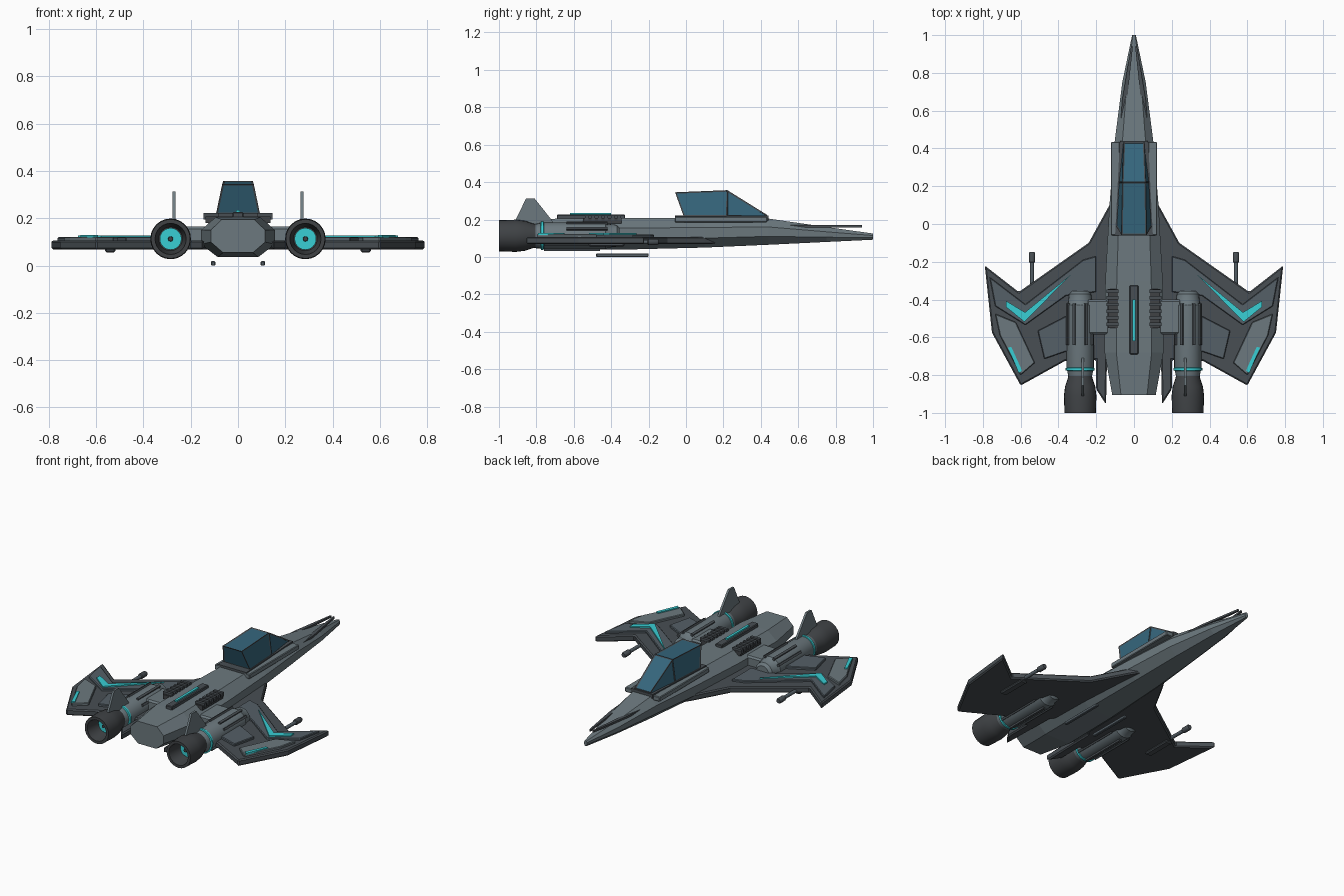
import bpy, bmesh, math
from mathutils import Vector, Matrix

if "Cube" in bpy.data.objects:
    bpy.data.objects.remove(bpy.data.objects["Cube"])


def material(name, rgb):
    m = bpy.data.materials.new(name)
    m.diffuse_color = (*rgb, 1)
    m.use_nodes = True
    m.node_tree.nodes["Principled BSDF"].inputs["Base Color"].default_value = m.diffuse_color
    return m


HULL = material("hull_grey", (0.15, 0.19, 0.21))
DARK = material("dark_grey", (0.065, 0.077, 0.087))
PANEL = material("panel_grey", (0.09, 0.115, 0.135))
BLACK = material("nozzle_black", (0.05, 0.055, 0.06))
GLOW = material("cyan_glow", (0.04, 0.62, 0.66))
GLASS = material("canopy_glass", (0.035, 0.13, 0.20))


def finish(name, bm, mat, smooth=False):
    bmesh.ops.recalc_face_normals(bm, faces=bm.faces)
    me = bpy.data.meshes.new(name)
    bm.to_mesh(me)
    bm.free()
    me.materials.append(mat)
    if smooth:
        me.shade_smooth()
        me.set_sharp_from_angle(angle=math.radians(35))
    ob = bpy.data.objects.new(name, me)
    bpy.context.collection.objects.link(ob)
    return ob


def loft(name, rings, mat, smooth=False):
    """Skin closed rings of points and cap both ends."""
    bm = bmesh.new()
    vs = [[bm.verts.new(p) for p in r] for r in rings]
    n = len(vs[0])
    for a, b in zip(vs, vs[1:]):
        for i in range(n):
            bm.faces.new((a[i], a[(i + 1) % n], b[(i + 1) % n], b[i]))
    bm.faces.new(vs[0])
    bm.faces.new(vs[-1])
    return finish(name, bm, mat, smooth)


def plate(name, pts, z0, z1, mat, s=1, edge=0.0):
    """Flat plate from a plan outline, optionally with chamfered rims."""
    ob = loft(name, [[(s * x, y, z) for x, y in pts] for z in (z0, z1)], mat)
    if edge:
        b = ob.modifiers.new("chamfer", 'BEVEL')
        b.width, b.segments = edge, 1
    return ob


def box(name, x0, x1, y0, y1, z0, z1, mat, s=1, edge=0.0):
    return plate(name, [(x0, y0), (x1, y0), (x1, y1), (x0, y1)], z0, z1, mat, s, edge)


def lathe(name, profile, cx, cz, mat, n=24):
    """Round part about an axis along y; profile is (radius, y)."""
    rings = [[(cx + r * math.cos(2 * math.pi * i / n), y, cz + r * math.sin(2 * math.pi * i / n))
              for i in range(n)] for r, y in profile]
    return loft(name, rings, mat, True)


# Fuselage: eight-sided lofted hull (y, half width, bottom, top)
def octagon(y, w, b, t):
    h = t - b
    half = [(0.55 * w, b), (w, b + 0.32 * h), (w, b + 0.68 * h), (0.6 * w, t)]
    return [(x, y, z) for x, z in half] + [(-x, y, z) for x, z in reversed(half)]


loft("fuselage", [octagon(*s) for s in (
    (1.0, 0.010, 0.092, 0.125), (0.75, 0.062, 0.08, 0.16), (0.44, 0.102, 0.065, 0.205),
    (0.1, 0.13, 0.05, 0.208), (-0.3, 0.152, 0.04, 0.208), (-0.68, 0.156, 0.036, 0.205),
    (-0.905, 0.115, 0.055, 0.195))], HULL)

# Canopy: faceted glass with a frame on its edges
ring_y = [((0.09, -0.01, 0.22), (0.064, -0.055, 0.343)),
          ((0.078, 0.22, 0.22), (0.06, 0.22, 0.353)),
          ((0.057, 0.435, 0.215), (0.052, 0.43, 0.222))]
rings = [[lo, hi, (-hi[0], *hi[1:]), (-lo[0], *lo[1:])] for lo, hi in ring_y]
loft("canopy_glass", rings, GLASS)
frame = loft("canopy_frame", rings, DARK)
wire = frame.modifiers.new("frame", 'WIREFRAME')
wire.thickness, wire.offset = 0.010, 0
plate("canopy_sill", [(-0.1, -0.06), (0.1, -0.06), (0.075, 0.44), (-0.075, 0.44)],
      0.195, 0.222, DARK)

# Dorsal spine plate with glowing strip
box("spine_plate", -0.023, 0.023, -0.69, -0.325, 0.195, 0.226, DARK, edge=0.004)
box("spine_light", -0.008, 0.008, -0.62, -0.40, 0.22, 0.235, GLOW)

WING = [(0.08, 0.18), (0.13, 0.1), (0.24, -0.1), (0.61, -0.36), (0.79, -0.22), (0.752, -0.575),
        (0.6, -0.855), (0.365, -0.725), (0.2, -0.72), (0.2, -0.875), (0.148, -0.955),
        (0.14, -0.58), (0.08, -0.5)]
CHEVRON = [(0.765, -0.28), (0.575, -0.425), (0.27, -0.19), (0.2, -0.17), (0.2, -0.36),
           (0.36, -0.38), (0.575, -0.535), (0.735, -0.435)]
STRIP = [(0.33, -0.265), (0.577, -0.468), (0.677, -0.407), (0.677, -0.44), (0.58, -0.518)]
INNER = [(0.25, -0.46), (0.365, -0.49), (0.51, -0.565), (0.475, -0.715), (0.36, -0.675), (0.25, -0.7)]
OUTER = [(0.625, -0.52), (0.735, -0.475), (0.71, -0.59), (0.6, -0.8), (0.525, -0.735)]
TIP_LIGHT = [(0.65, -0.65), (0.667, -0.655), (0.61, -0.79), (0.593, -0.775)]
EX, EZ = 0.285, 0.113

for s, side in ((1, "right"), (-1, "left")):
    def nm(part):
        return side + "_" + part

    # Wing with layered armour panels and light strips
    plate(nm("wing"), WING, 0.068, 0.107, DARK, s, 0.007)
    plate(nm("wing_chevron_panel"), CHEVRON, 0.10, 0.120, PANEL, s, 0.004)
    plate(nm("wing_light"), STRIP, 0.115, 0.128, GLOW, s)
    plate(nm("wing_inner_panel"), INNER, 0.10, 0.122, PANEL, s, 0.004)
    plate(nm("wing_outer_panel"), OUTER, 0.10, 0.122, HULL, s, 0.004)
    plate(nm("wing_tip_light"), TIP_LIGHT, 0.118, 0.129, GLOW, s)

    # Nose strake and shoulder rail
    plate(nm("nose_strake"), [(0.006, 0.94), (0.016, 0.94), (0.062, 0.66), (0.078, 0.44), (0.06, 0.44)],
          0.158, 0.170, DARK, s)
    box(nm("shoulder_rail"), 0.075, 0.122, -0.06, 0.435, 0.185, 0.215, HULL, s, 0.004)

    # Deck vent: base and slats
    box(nm("vent_base"), 0.085, 0.138, -0.55, -0.345, 0.18, 0.208, BLACK, s)
    for i in range(6):
        y = -0.54 + i * 0.035
        box(nm("vent_slat"), 0.082, 0.145, y, y + 0.018, 0.195, 0.222, DARK, s)

    # Engine pylon, nacelle, collar, nozzle and burner
    box(nm("engine_pylon"), 0.13, 0.25, -0.585, -0.40, 0.085, 0.165, HULL, s, 0.01)
    cx = s * EX
    lathe(nm("nacelle"), [(0.042, -0.355), (0.058, -0.37), (0.064, -0.42), (0.072, -0.43),
                          (0.072, -0.76), (0.062, -0.81)], cx, EZ, HULL)
    lathe(nm("engine_light_ring"), [(0.07, -0.76), (0.077, -0.762), (0.077, -0.775), (0.07, -0.777)],
          cx, EZ, GLOW)
    lathe(nm("nozzle"), [(0.06, -0.79), (0.066, -0.82), (0.08, -0.86), (0.086, -0.91), (0.083, -1.0),
                         (0.066, -1.0), (0.055, -0.93), (0.05, -0.90)], cx, EZ, BLACK)
    lathe(nm("burner_disc"), [(0.046, -0.895), (0.046, -0.915)], cx, EZ, GLOW)
    lathe(nm("burner_hub"), [(0.012, -0.90), (0.010, -0.935)], cx, EZ, BLACK, 8)

    # Ribs around the nacelle
    for a in (30, 65, 115, 150, 215, 270, 325):
        y0, y1 = (-0.76, -0.46) if a > 180 else (-0.64, -0.42)
        rib = box(nm("nacelle_rib"), 0.066, 0.082, y0, y1, -0.007, 0.007, DARK)
        rib.data.transform(Matrix.Translation((cx, 0, EZ)) @ Matrix.Rotation(-math.radians(a), 4, 'Y'))

    # Tail fin on the nacelle
    fin = [(-0.91, 0.17), (-0.91, 0.20), (-0.855, 0.313), (-0.81, 0.313), (-0.72, 0.20), (-0.70, 0.17)]
    loft(nm("tail_fin"), [[(s * x, y, z) for y, z in fin] for x in (0.264, 0.277)], HULL)

    # Wing cannon: mount, barrel and muzzle
    box(nm("cannon_mount"), 0.518, 0.562, -0.52, -0.33, 0.056, 0.09, DARK, s, 0.006)
    lathe(nm("cannon_barrel"), [(0.011, -0.36), (0.011, -0.17)], s * 0.54, 0.08, PANEL, 12)
    lathe(nm("cannon_muzzle"), [(0.013, -0.205), (0.017, -0.2), (0.017, -0.155), (0.013, -0.148)],
          s * 0.54, 0.08, DARK, 12)

    # Belly skid
    box(nm("belly_skid"), 0.096, 0.114, -0.48, -0.20, 0.0, 0.019, PANEL, s, 0.003)
